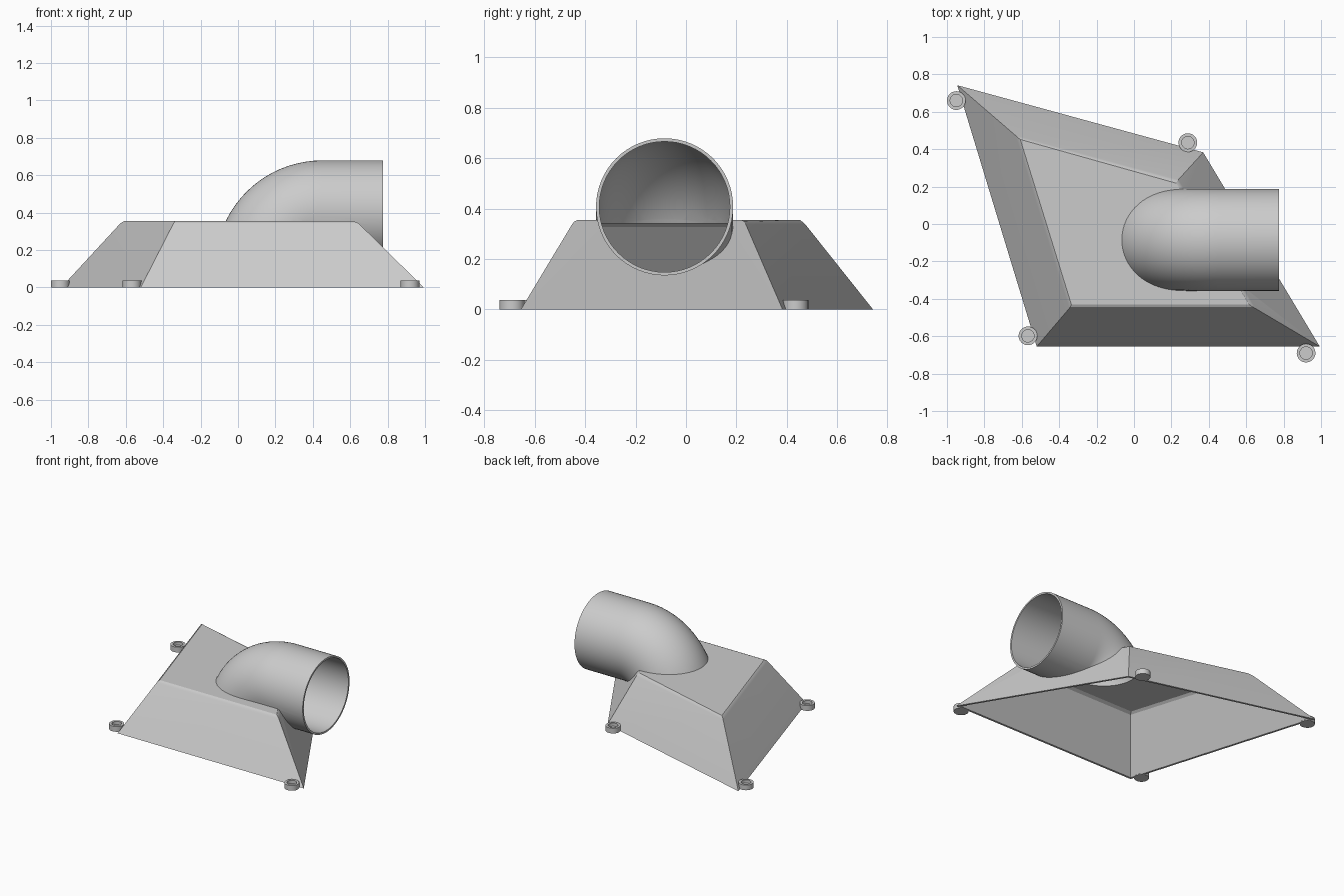
import bpy, bmesh, math
from mathutils import Vector

if "Cube" in bpy.data.objects:
    bpy.data.objects.remove(bpy.data.objects["Cube"])

grey = bpy.data.materials.new("plain grey")
grey.diffuse_color = (0.6, 0.6, 0.6, 1)
grey.use_nodes = True
grey.node_tree.nodes["Principled BSDF"].inputs["Base Color"].default_value = grey.diffuse_color


def loft(name, rings):
    """Closed solid through rings of equal point count."""
    bm = bmesh.new()
    vs = [[bm.verts.new(p) for p in r] for r in rings]
    n = len(rings[0])
    for a, b in zip(vs, vs[1:]):
        for i in range(n):
            j = (i + 1) % n
            bm.faces.new((a[i], a[j], b[j], b[i]))
    bm.faces.new(vs[0])
    bm.faces.new(vs[-1])
    bmesh.ops.recalc_face_normals(bm, faces=bm.faces)
    me = bpy.data.meshes.new(name)
    bm.to_mesh(me)
    bm.free()
    me.materials.append(grey)
    ob = bpy.data.objects.new(name, me)
    bpy.context.collection.objects.link(ob)
    return ob


def activate(ob):
    bpy.ops.object.select_all(action='DESELECT')
    ob.select_set(True)
    bpy.context.view_layer.objects.active = ob


def cut(ob, cutter):
    activate(ob)
    m = ob.modifiers.new("cut", 'BOOLEAN')
    m.operation = 'DIFFERENCE'
    m.solver = 'EXACT'
    m.object = cutter
    bpy.ops.object.modifier_apply(modifier=m.name)


def inset(poly, d):
    """Offset a counter-clockwise polygon inward by d with mitred corners."""
    out = []
    for i, p in enumerate(poly):
        p = Vector(p)
        e1 = (p - Vector(poly[i - 1])).normalized()
        e2 = (Vector(poly[(i + 1) % len(poly)]) - p).normalized()
        n1, n2 = Vector((-e1.y, e1.x)), Vector((-e2.y, e2.x))
        out.append(p + (n1 + n2) * d / (1 + n1.dot(n2)))
    return out


def level(poly, z):
    return [(p[0], p[1], z) for p in poly]


# Hood outlines: foot, top of the slope, flat roof
foot = [(-0.52, -0.655), (0.993, -0.655), (0.37, 0.383), (-0.945, 0.742)]
slope = [(-0.347, -0.452), (0.65, -0.452), (0.237, 0.237), (-0.633, 0.473)]
roof = [(-0.335, -0.43), (0.615, -0.43), (0.226, 0.218), (-0.608, 0.452)]
soft = inset(slope, 0.008)
T = 0.015
hood_solid = loft("hood_solid", [level(foot, 0), level(slope, 0.338),
                                 level(soft, 0.348), level(roof, 0.355)])
# Continue the inner slope slightly below the ground for a clean cut
fi, si = inset(foot, T), inset(slope, T)
low = [f + (f - s) * (0.02 / 0.328) for f, s in zip(fi, si)]
hood_void = loft("hood_void", [level(low, -0.02), level(si, 0.328),
                               level(inset(roof, T), 0.34)])


# Round duct: straight run along x, then a quarter bend down into the hood
def duct(name, r, x_end, z_end):
    cx, cz, cy, bend, n = 0.45, 0.107, -0.085, 0.30, 64
    path = [(x_end, cz + bend, 0.0)]
    for i in range(21):
        a = math.pi / 2 * i / 20
        path.append((cx - bend * math.sin(a), cz + bend * math.cos(a), a))
    path.append((cx - bend, z_end, math.pi / 2))
    rings = []
    for x, z, a in path:
        ring = []
        for k in range(n):
            t = 2 * math.pi * k / n
            u = r * math.sin(t)
            ring.append((x - u * math.sin(a), cy + r * math.cos(t), z + u * math.cos(a)))
        rings.append(ring)
    return loft(name, rings)


elbow = duct("duct_elbow", 0.272, 0.775, 0.09)
bore = duct("bore", 0.259, 0.82, 0.07)
cut(elbow, bore)
cut(elbow, hood_solid)

hood = hood_solid
cut(hood, hood_void)
cut(hood, bore)
hood.name = "hood"
for helper in (hood_void, bore):
    bpy.data.objects.remove(helper)


# Mounting lugs: small discs with a round recess on top
def circle(x, y, r, z):
    return [(x + r * math.cos(math.tau * k / 32), y + r * math.sin(math.tau * k / 32), z)
            for k in range(32)]


lugs = []
for i, (x, y) in enumerate([(-0.95, 0.66), (0.288, 0.435), (0.92, -0.69), (-0.567, -0.598)]):
    lugs.append(loft(f"mounting_lug_{i + 1}", [
        circle(x, y, 0.05, 0), circle(x, y, 0.05, 0.038),
        circle(x, y, 0.033, 0.038), circle(x, y, 0.033, 0.015)]))

for ob in [hood, elbow] + lugs:
    activate(ob)
    bpy.ops.object.shade_smooth_by_angle(angle=math.radians(20))
